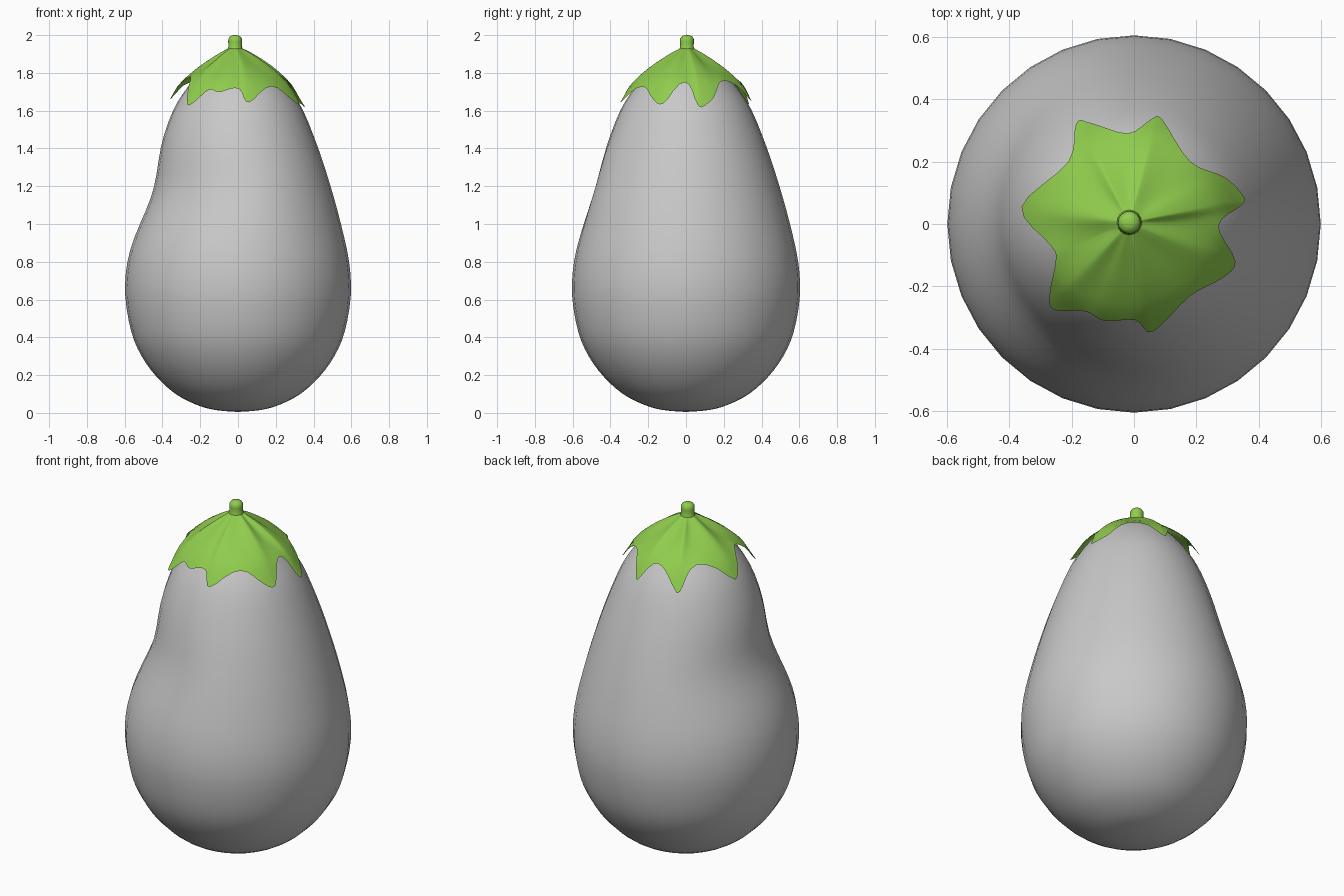
import bpy, bmesh, math
from mathutils import Vector

cube = bpy.data.objects.get("Cube")
if cube:
    bpy.data.objects.remove(cube, do_unlink=True)


def material(name, rgb):
    m = bpy.data.materials.new(name)
    m.use_nodes = True
    m.diffuse_color = (*rgb, 1)
    m.node_tree.nodes["Principled BSDF"].inputs["Base Color"].default_value = (*rgb, 1)
    return m


def smooth_path(points, steps, closed=False):
    """Catmull-Rom curve through 2D points."""
    pts = [Vector(p) for p in points]
    n = len(pts)

    def at(i):
        return pts[i % n] if closed else pts[max(0, min(n - 1, i))]

    out = []
    for i in range(n if closed else n - 1):
        a, b, c, d = (at(i + k) for k in (-1, 0, 1, 2))
        for s in range(steps):
            t = s / steps
            out.append(0.5 * (2 * b + (c - a) * t + (2 * a - 5 * b + 4 * c - d) * t * t
                              + (3 * b - a - 3 * c + d) * t ** 3))
    if not closed:
        out.append(pts[-1])
    return out


def loft(name, rings, mat):
    """Skin a stack of closed rings, from the bottom ring to the top ring."""
    bm = bmesh.new()
    rows = [[bm.verts.new(p) for p in ring] for ring in rings]
    n = len(rows[0])
    for lo, hi in zip(rows, rows[1:]):
        for j in range(n):
            k = (j + 1) % n
            bm.faces.new((lo[j], lo[k], hi[k], hi[j]))
    bmesh.ops.remove_doubles(bm, verts=bm.verts, dist=0.0002)
    mesh = bpy.data.meshes.new(name)
    bm.to_mesh(mesh)
    bm.free()
    mesh.materials.append(mat)
    mesh.shade_smooth()
    obj = bpy.data.objects.new(name, mesh)
    bpy.context.collection.objects.link(obj)
    return obj


skin = material("pale grey skin", (0.58, 0.58, 0.58))
leaf = material("leaf green", (0.28, 0.61, 0.075))

# Fruit body: turned profile (radius, height) with a soft dent on one side
profile = [(0, 0.005), (0.12, 0.015), (0.22, 0.043), (0.33, 0.1), (0.43, 0.19), (0.51, 0.3),
           (0.565, 0.43), (0.597, 0.62), (0.588, 0.8), (0.545, 1), (0.49, 1.2), (0.425, 1.4),
           (0.345, 1.6), (0.27, 1.72), (0.2, 1.8), (0.1, 1.865), (0, 1.89)]
SIDES = 32
DENT_ANGLE = math.radians(200)
body = []
for r, z in smooth_path(profile, 3):
    depth = 0.05 * math.exp(-((z - 1.17) / 0.22) ** 2)
    ring = []
    for j in range(SIDES):
        a = math.tau * j / SIDES
        rad = r - depth * max(0, math.cos(a - DENT_ANGLE))
        ring.append((rad * math.cos(a), 1.01 * rad * math.sin(a), z))
    body.append(ring)
loft("fruit_body", body, skin)

# Leafy cap: irregular lobed outline, draped over the shoulder of the fruit
outline = [(0.35, 0.09), (0.29, 0.15), (0.18, 0.2), (0.09, 0.335), (0.055, 0.335), (-0.02, 0.29),
           (-0.14, 0.324), (-0.185, 0.322), (-0.21, 0.2), (-0.36, 0.055), (-0.27, -0.065),
           (-0.25, -0.11), (-0.27, -0.225), (-0.255, -0.275), (-0.155, -0.28), (-0.095, -0.31),
           (0.005, -0.308), (0.06, -0.345), (0.18, -0.23), (0.28, -0.175), (0.325, -0.12),
           (0.27, -0.005), (0.345, 0.06)]
center = Vector((-0.015, 0.005))
edge = [p - center for p in smooth_path(outline, 4, closed=True)]
slope = smooth_path([(0.036, 1.93), (0.06, 1.915), (0.1, 1.89), (0.2, 1.822), (0.27, 1.765),
                     (0.31, 1.722), (0.35, 1.655), (0.4, 1.59)], 4)


def drape(r):
    for a, b in zip(slope, slope[1:]):
        if r <= b.x:
            return a.y + (b.y - a.y) * (r - a.x) / (b.x - a.x)
    return slope[-1].y


cap = []
LAYERS = 12
for i in range(LAYERS, -1, -1):
    t = i / LAYERS
    ring = []
    for e in edge:
        r = 0.036 + (e.length - 0.036) * t ** 1.2
        ridge = 0.9 * t * (1 - t) * (e.length - 0.32)
        p = center + e.normalized() * r
        ring.append((p.x, p.y, drape(r) + ridge))
    cap.append(ring)
loft("leafy_cap", cap, leaf)

# Stem: short round-topped stub
stub = [(0.045, 1.915), (0.035, 1.94), (0.037, 1.965), (0.036, 1.98), (0.028, 1.993),
        (0.014, 1.999), (0, 2)]
stem = [[(center.x + r * math.cos(math.tau * j / 16), center.y + r * math.sin(math.tau * j / 16), z)
         for j in range(16)] for r, z in stub]
loft("stem", stem, leaf)
